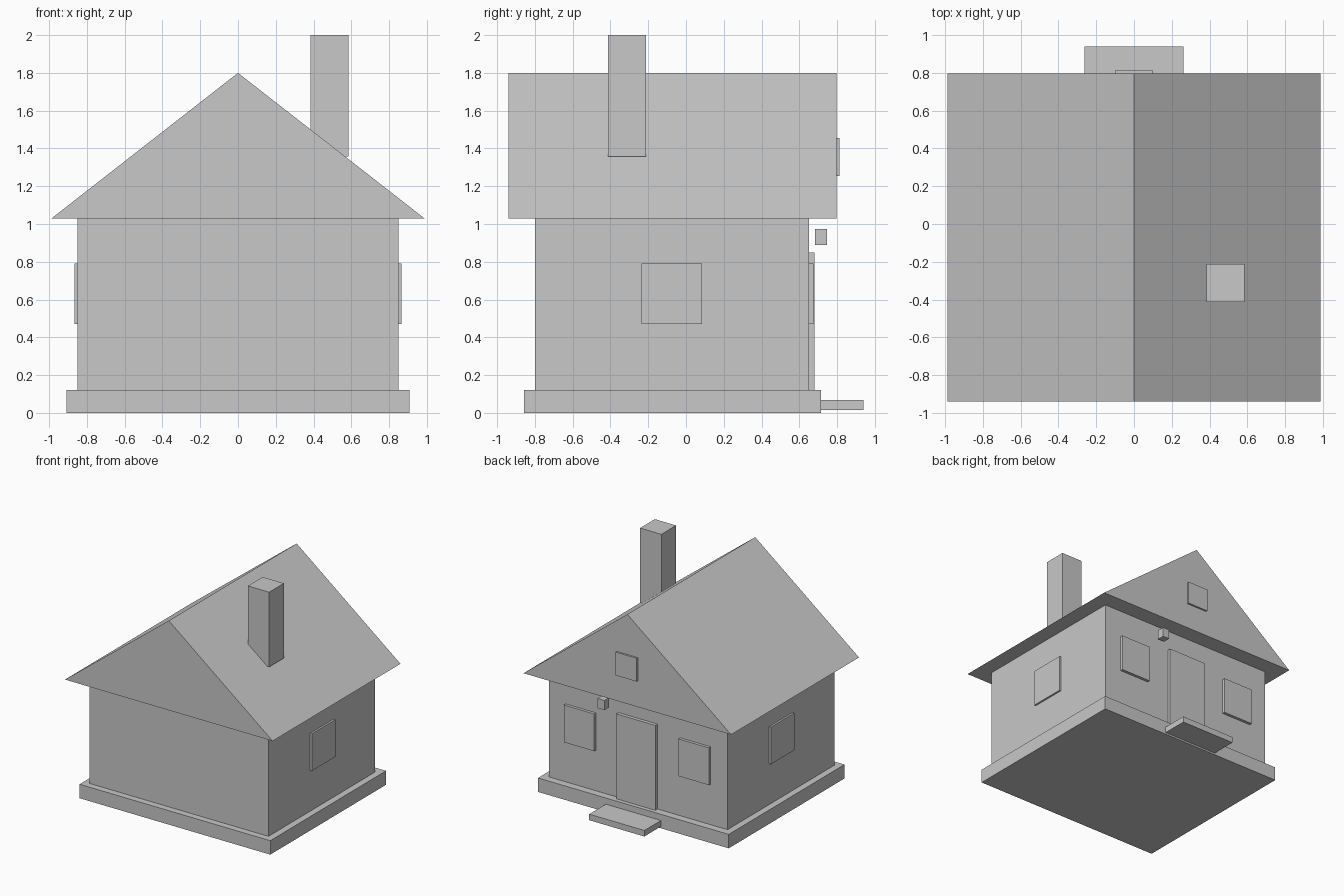
import bpy
import bmesh

cube = bpy.data.objects.get("Cube")
if cube:
    bpy.data.objects.remove(cube, do_unlink=True)

# One plain material for the whole house
grey = bpy.data.materials.new("light_grey")
grey.use_nodes = True
colour = (0.58, 0.58, 0.58, 1)
grey.diffuse_color = colour
bsdf = next(n for n in grey.node_tree.nodes if n.type == "BSDF_PRINCIPLED")
bsdf.inputs["Base Color"].default_value = colour
bsdf.inputs["Roughness"].default_value = 0.8


def prism(name, profile, y0, y1):
    """Extrude a closed (x, z) outline from y0 to y1."""
    bm = bmesh.new()
    face = bm.faces.new([bm.verts.new((x, y0, z)) for x, z in profile])
    extruded = bmesh.ops.extrude_face_region(bm, geom=[face])["geom"]
    verts = [v for v in extruded if isinstance(v, bmesh.types.BMVert)]
    bmesh.ops.translate(bm, verts=verts, vec=(0, y1 - y0, 0))
    bmesh.ops.recalc_face_normals(bm, faces=bm.faces)
    mesh = bpy.data.meshes.new(name)
    bm.to_mesh(mesh)
    bm.free()
    mesh.materials.append(grey)
    obj = bpy.data.objects.new(name, mesh)
    bpy.context.collection.objects.link(obj)
    return obj


def box(name, x, y, z):
    """Box from (low, high) ranges on each axis."""
    outline = [(x[0], z[0]), (x[1], z[0]), (x[1], z[1]), (x[0], z[1])]
    return prism(name, outline, *y)


# Main body
box("foundation", (-0.907, 0.907), (-0.857, 0.715), (0, 0.12))
box("walls", (-0.85, 0.85), (-0.8, 0.65), (0.12, 1.03))
prism("roof", [(-0.987, 1.03), (0.987, 1.03), (0, 1.8)], -0.94, 0.797)
box("chimney", (0.383, 0.585), (-0.412, -0.212), (1.357, 2))

# Entrance
box("door", (-0.185, 0.185), (0.65, 0.68), (0.12, 0.85))
box("door_step", (-0.262, 0.262), (0.715, 0.94), (0.015, 0.067))
box("porch_lamp", (0.253, 0.317), (0.683, 0.747), (0.89, 0.973))

# Windows, mirrored left and right
sill, head = 0.47, 0.79
for side, s in (("left", 1), ("right", -1)):
    box(f"side_window_{side}", sorted((0.85 * s, 0.866 * s)), (-0.235, 0.085), (sill, head))
    box(f"entrance_window_{side}", sorted((0.4 * s, 0.69 * s)), (0.65, 0.675), (sill, head))
box("attic_window", (-0.1, 0.1), (0.797, 0.813), (1.255, 1.455))
